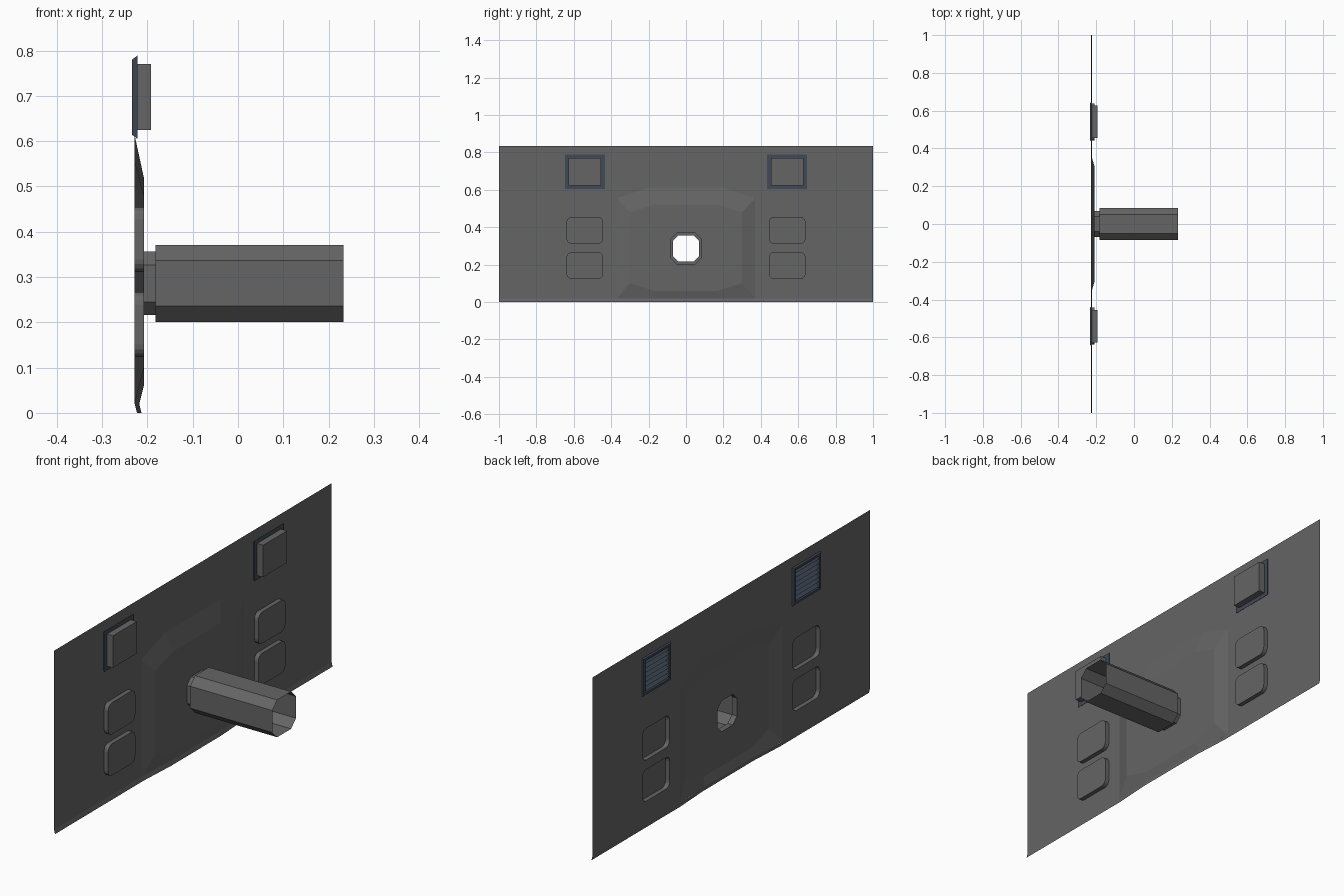
import bpy, bmesh
from math import cos, sin, pi

if "Cube" in bpy.data.objects:
    bpy.data.objects.remove(bpy.data.objects["Cube"])

PX = -0.228          # sheet plane
FX = -0.208          # raised face plane
PC = 0.286           # pipe centre height


def material(name, color):
    m = bpy.data.materials.new(name)
    m.diffuse_color = (*color, 1)
    m.use_nodes = True
    m.node_tree.nodes["Principled BSDF"].inputs["Base Color"].default_value = m.diffuse_color
    return m


GREY = material("dark_grey", (0.13, 0.13, 0.13))
BLUE = material("blue_grey", (0.05, 0.07, 0.095))


def finish(name, bm, mat=GREY):
    bmesh.ops.recalc_face_normals(bm, faces=bm.faces)
    me = bpy.data.meshes.new(name)
    bm.to_mesh(me)
    bm.free()
    me.materials.append(mat)
    ob = bpy.data.objects.new(name, me)
    bpy.context.collection.objects.link(ob)
    return ob


def ring(x, pts):
    return [(x, y, z) for y, z in pts]


def loft(name, rings, mat=GREY, cap=False):
    """Join rings of equal count into a skin; optionally close the last one."""
    bm = bmesh.new()
    vs = [[bm.verts.new(p) for p in r] for r in rings]
    n = len(vs[0])
    for a, b in zip(vs, vs[1:]):
        for i in range(n):
            j = (i + 1) % n
            bm.faces.new((a[i], a[j], b[j], b[i]))
    if cap:
        bm.faces.new(vs[-1])
    return finish(name, bm, mat)


def flat_fill(name, x, loops):
    """Flat sheet: first loop is the outline, the others are holes."""
    bm = bmesh.new()
    edges = []
    for pts in loops:
        v = [bm.verts.new((x, y, z)) for y, z in pts]
        edges += [bm.edges.new((v[i], v[(i + 1) % len(v)])) for i in range(len(v))]
    bmesh.ops.triangle_fill(bm, use_beauty=True, edges=edges, normal=(1, 0, 0))
    bmesh.ops.dissolve_limit(bm, angle_limit=0.01, verts=bm.verts, edges=bm.edges)
    return finish(name, bm)


def rect(y, z, hy, hz):
    return [(y + hy, z - hz), (y + hy, z + hz), (y - hy, z + hz), (y - hy, z - hz)]


def round_rect(y, z, hy, hz, r, seg=4):
    pts = []
    for k, (sy, sz) in enumerate([(1, 1), (-1, 1), (-1, -1), (1, -1)]):
        for s in range(seg + 1):
            a = (k + s / seg) * pi / 2
            pts.append((y + sy * (hy - r) + r * cos(a), z + sz * (hz - r) + r * sin(a)))
    return pts


def octagon(h, f):
    return [(y, PC + z) for y, z in
            [(h, -f), (h, f), (f, h), (-f, h), (-h, f), (-h, -f), (-f, -h), (f, -h)]]


# Raised centre outlines
outer = [(.37, .02), (.37, .555), (.2, .612), (-.2, .612), (-.37, .555), (-.37, .02)]
inner = [(.3, .1), (.3, .48), (.17, .52), (-.17, .52), (-.3, .48), (-.3, .1),
         (-.17, .06), (.17, .06)]

# Pressed pockets and vents on both sides
holes = []
for side, s in (("left", -1), ("right", 1)):
    for level, z in (("upper", .383), ("lower", .195)):
        pts = round_rect(s * .541, z, .098, .072, .028)
        holes.append(pts)
        loft(f"pocket_{level}_{side}", [ring(PX, pts), ring(FX, pts)], cap=True)

    vy, vz = s * .541, .697
    opening = rect(vy, vz, .086, .073)
    holes.append(opening)
    loft(f"vent_box_{side}", [ring(PX, opening), ring(-.192, opening)], cap=True)
    # bevelled frame
    loft(f"vent_frame_{side}", [
        ring(-.222, opening),
        ring(-.222, rect(vy, vz, .107, .092)),
        ring(-.234, rect(vy, vz, .098, .083)),
        ring(-.234, opening),
        ring(-.222, opening)], BLUE)
    # slanted louvres
    bm = bmesh.new()
    for i in range(7):
        z = vz - .073 + .146 * (i + .5) / 7
        bm.faces.new([bm.verts.new(p) for p in (
            (-.231, vy - .086, z - .006), (-.231, vy + .086, z - .006),
            (-.217, vy + .086, z + .009), (-.217, vy - .086, z + .009))])
    finish(f"vent_louvres_{side}", bm, BLUE)

# Main sheet with openings
sheet = [(1, .02), (1, .835), (-1, .835), (-1, .02)] + outer[::-1]
flat_fill("back_sheet", PX, [sheet] + holes)

# Raised centre: sloping rim and flat face with pipe opening
loft("raised_rim", [ring(PX, outer) + ring(-.218, [(-.18, .02), (.18, .02)]),
                    ring(FX, inner)])
flat_fill("raised_face", FX, [inner, octagon(.07, .041)])

# Bottom lip following the raised profile
bm = bmesh.new()
prof = [(-1, PX), (-.36, PX), (-.18, -.218), (.18, -.218), (.36, PX), (1, PX)]
top = [bm.verts.new((x, y, .02)) for y, x in prof]
low = [bm.verts.new((x + .005, y, 0)) for y, x in prof]
for i in range(len(prof) - 1):
    bm.faces.new((top[i], top[i + 1], low[i + 1], low[i]))
finish("bottom_lip", bm)

# Stepped open pipe
loft("pipe", [ring(FX, octagon(.07, .041)), ring(-.182, octagon(.07, .041)),
              ring(-.182, octagon(.085, .05)), ring(.233, octagon(.085, .05))])
